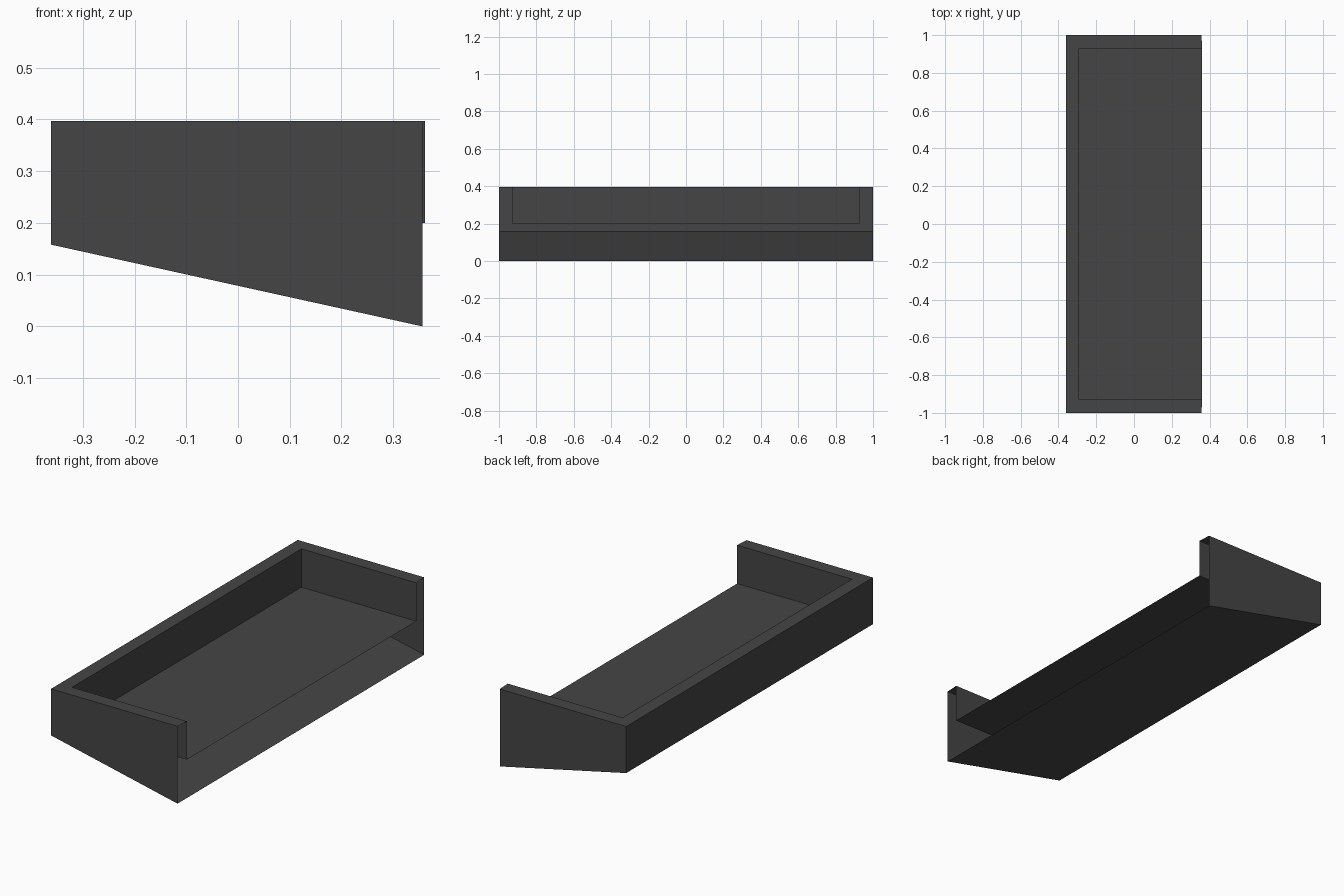
import bpy
import bmesh

cube = bpy.data.objects.get("Cube")
if cube:
    bpy.data.objects.remove(cube, do_unlink=True)

TOP, FLOOR, LOW = 0.397, 0.20, 0.158
BACK, FRONT, LIP = -0.361, 0.357, 0.361
WALL = 0.07

# One dark grey finish
grey = bpy.data.materials.new("dark_grey")
grey.use_nodes = True
colour = (0.06, 0.06, 0.06, 1)
grey.diffuse_color = colour
grey.node_tree.nodes["Principled BSDF"].inputs["Base Color"].default_value = colour


def u_path(back, front, half):
    """Three-sided plan outline, open towards +x."""
    return [(front, -half), (back, -half), (back, half), (front, half)]


def at(path, height):
    return [(x, y, height(x)) for x, y in path]


def make_part(name, faces):
    bm = bmesh.new()
    for corners in faces:
        bm.faces.new([bm.verts.new(c) for c in corners])
    bmesh.ops.remove_doubles(bm, verts=bm.verts, dist=1e-5)
    mesh = bpy.data.meshes.new(name)
    bm.to_mesh(mesh)
    bm.free()
    mesh.materials.append(grey)
    obj = bpy.data.objects.new(name, mesh)
    bpy.context.collection.objects.link(obj)


def bridge(a, b):
    """Quads joining two matching open outlines."""
    return [(a[i], b[i], b[i + 1], a[i + 1]) for i in range(len(a) - 1)]


def slope(x):
    return LOW * (FRONT - x) / (FRONT - BACK)


outer = u_path(BACK, FRONT, 1.0)
inner = u_path(BACK + WALL, LIP, 1.0 - WALL)
outer_low, outer_top = at(outer, slope), at(outer, lambda x: TOP)
inner_low, inner_top = at(inner, lambda x: FLOOR), at(inner, lambda x: TOP)

# Outer casing, open along its +x side
make_part("outer_walls", bridge(outer_low, outer_top))
make_part("sloped_underside", [outer_low])
# Flat rim between the outer and inner walls
make_part("top_rim", bridge(outer_top, inner_top))
# Recessed tray
make_part("tray_walls", bridge(inner_top, inner_low))
make_part("tray_floor", [inner_low[::-1]])
